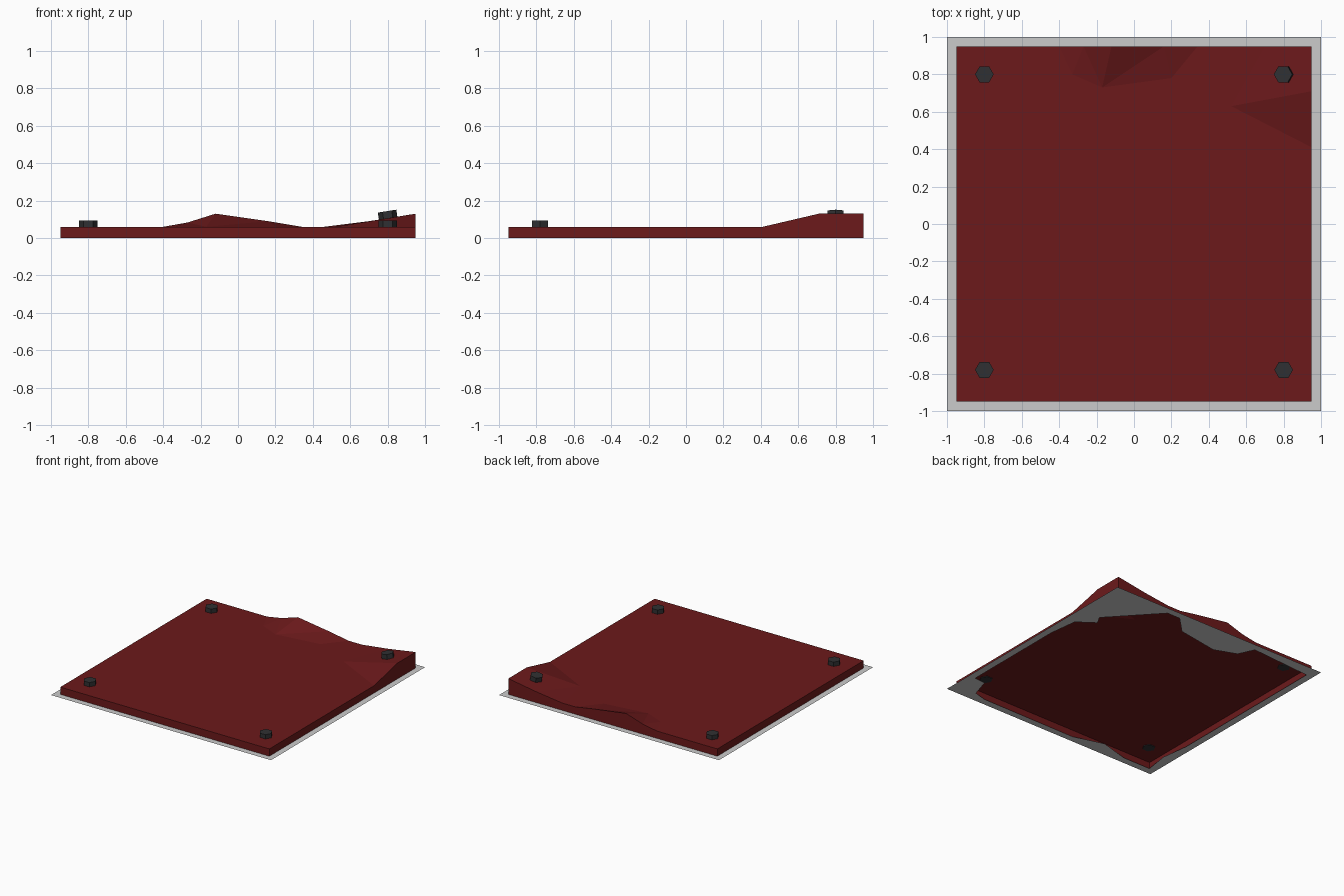
import bpy, bmesh, math
from mathutils import Vector, Matrix
from mathutils.geometry import delaunay_2d_cdt

if "Cube" in bpy.data.objects:
    bpy.data.objects.remove(bpy.data.objects["Cube"])


def material(name, color):
    m = bpy.data.materials.new(name)
    m.diffuse_color = (*color, 1)
    m.use_nodes = True
    m.node_tree.nodes["Principled BSDF"].inputs["Base Color"].default_value = m.diffuse_color
    return m


def finish(bm, name, mat=None):
    me = bpy.data.meshes.new(name)
    bm.to_mesh(me)
    bm.free()
    ob = bpy.data.objects.new(name, me)
    bpy.context.collection.objects.link(ob)
    if mat:
        me.materials.append(mat)
    return ob


red = material("dark_red", (0.15, 0.01, 0.011))
iron = material("dark_iron", (0.03, 0.03, 0.032))

# Base sheet: square with a jagged hole hidden under the cover
outer = [(-1, -1), (1, -1), (1, 1), (-1, 1)]
hole = [(.94, -.74), (.84, -.75), (.79, -.91), (.68, -.94), (-.19, -.945),
        (-.20, -.94), (-.44, -.87), (-.69, -.94), (-.94, -.94), (-.91, -.74),
        (-.94, -.51), (-.94, .90), (-.40, .94), (-.34, .81), (-.16, .74),
        (.20, .80), (.34, .94), (.46, .94), (.81, .56), (.77, .49),
        (.91, .39), (.94, .15)]
bm = bmesh.new()
edges = []
for loop in (outer, hole):
    vs = [bm.verts.new((x, y, 0)) for x, y in loop]
    edges += [bm.edges.new((vs[i - 1], vs[i])) for i in range(len(vs))]
bmesh.ops.triangle_fill(bm, edges=edges, use_beauty=True, use_dissolve=False,
                        normal=(0, 0, 1))
for f in bm.faces:
    f.normal_update()
    if f.normal.z < 0:
        f.normal_flip()
finish(bm, "base_sheet")

# Cover: rim with buckled back edge and lifted corner, then inner crease points
E, H = .95, .06
rim = [(-E, -E, H), (E, -E, H), (E, .41, H), (E, .71, .13), (E, E, .13),
       (.70, E, .09), (.46, E, H), (.34, E, H), (.16, E, .09), (-.12, E, .13),
       (-.27, E, .083), (-.40, E, H), (-E, E, H)]
inner = [(-.33, .80, H), (-.17, .73, H), (.20, .78, H), (.52, .63, H)]
pts = rim + inner
n = len(rim)
creases = [(11, 13), (13, 14), (14, 15), (15, 7), (6, 16), (16, 2), (16, 3),
           (14, 9), (14, 8)]
cdt = delaunay_2d_cdt([Vector(p[:2]) for p in pts],
                      [(i, (i + 1) % n) for i in range(n)] + creases, [], 0, 1e-5)
bm = bmesh.new()
top = []
for co, orig in zip(cdt[0], cdt[3]):
    z = pts[orig[0]][2] if orig else H
    top.append(bm.verts.new((co.x, co.y, z)))
for f in cdt[2]:
    bm.faces.new([top[i] for i in f])

# Cover side walls, open underneath
src = {o[0]: top[i] for i, o in enumerate(cdt[3]) if o}
ring = [src[i] for i in range(n)]
low = [bm.verts.new((v.co.x, v.co.y, 0)) for v in ring]
for i in range(n):
    j = (i + 1) % n
    bm.faces.new((low[i], low[j], ring[j], ring[i]))
finish(bm, "cover_plate", red)

# Hex bolts at the corners, the lifted one tilted with the corner
bolts = [("front_left", -.8, -.78, .075, 0), ("front_right", .8, -.78, .075, 0),
         ("back_left", -.8, .8, .075, 0), ("back_right", .8, .8, .124, -9)]
for name, x, y, z, tilt in bolts:
    bm = bmesh.new()
    ends = [[bm.verts.new((.05 * math.cos(k * math.pi / 3),
                           .05 * math.sin(k * math.pi / 3), h)) for k in range(6)]
            for h in (-.02, .02)]
    bm.faces.new(ends[0][::-1])
    bm.faces.new(ends[1])
    for k in range(6):
        j = (k + 1) % 6
        bm.faces.new((ends[0][k], ends[0][j], ends[1][j], ends[1][k]))
    ob = finish(bm, name + "_bolt", iron)
    ob.matrix_world = Matrix.Translation((x, y, z)) @ Matrix.Rotation(math.radians(tilt), 4, 'Y')
